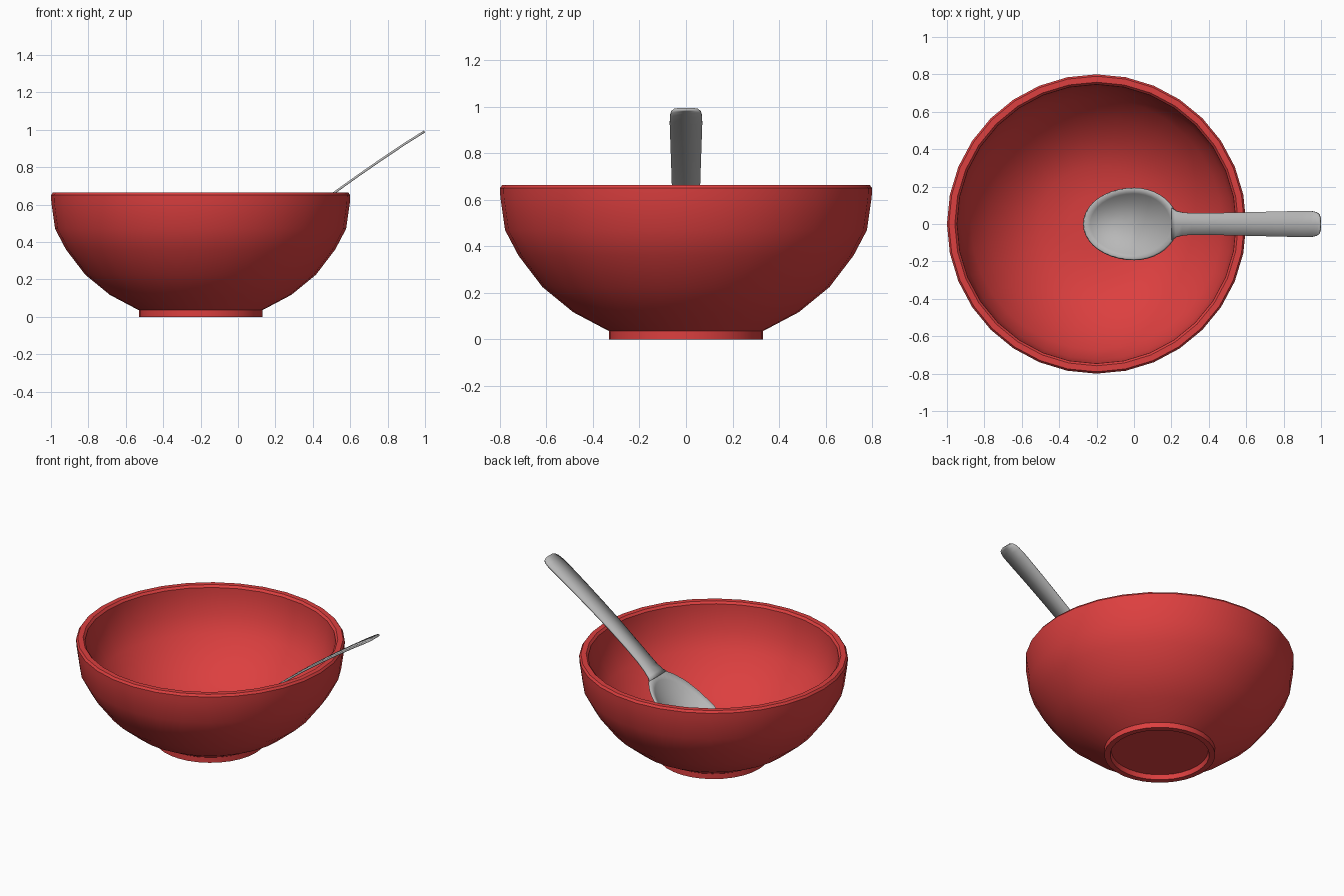
import bpy, bmesh, math

if "Cube" in bpy.data.objects:
    bpy.data.objects.remove(bpy.data.objects["Cube"])


def material(name, rgb):
    m = bpy.data.materials.new(name)
    m.diffuse_color = (*rgb, 1)
    m.use_nodes = True
    m.node_tree.nodes["Principled BSDF"].inputs["Base Color"].default_value = m.diffuse_color
    return m


RED = material("glossy red", (0.72, 0.05, 0.05))
STEEL = material("steel grey", (0.48, 0.48, 0.48))


def finish(bm, name, mat, thickness=0, angle=35):
    bmesh.ops.recalc_face_normals(bm, faces=bm.faces)
    me = bpy.data.meshes.new(name)
    bm.to_mesh(me)
    bm.free()
    ob = bpy.data.objects.new(name, me)
    bpy.context.collection.objects.link(ob)
    me.materials.append(mat)
    if thickness:
        s = ob.modifiers.new("thickness", 'SOLIDIFY')
        s.thickness = thickness
        s.offset = 0
    bpy.ops.object.select_all(action='DESELECT')
    ob.select_set(True)
    bpy.context.view_layer.objects.active = ob
    bpy.ops.object.shade_smooth_by_angle(angle=math.radians(angle))
    return ob


def interp(pts, x):
    for (x0, z0), (x1, z1) in zip(pts, pts[1:]):
        if x <= x1:
            return z0 + (z1 - z0) * (x - x0) / (x1 - x0)
    return pts[-1][1]


def rings_to_faces(bm, rings):
    n = len(rings[0])
    for a, b in zip(rings, rings[1:]):
        for i in range(n):
            j = (i + 1) % n
            bm.faces.new((a[i], a[j], b[j], b[i]))


# Bowl: one closed lathe profile, from the foot recess over the rim to the inner floor
profile = [(0.288, 0.03), (0.295, 0.0), (0.33, 0.0), (0.33, 0.035),
           (0.485, 0.117), (0.617, 0.225), (0.72, 0.36), (0.778, 0.47),
           (0.798, 0.61), (0.80, 0.65), (0.79, 0.664), (0.758, 0.664),
           (0.746, 0.65), (0.744, 0.61), (0.725, 0.485), (0.672, 0.38),
           (0.575, 0.26), (0.45, 0.158), (0.31, 0.095), (0.15, 0.078)]
SEG = 32
bm = bmesh.new()
rings = [[bm.verts.new((-0.2 + r * math.cos(2 * math.pi * i / SEG),
                        r * math.sin(2 * math.pi * i / SEG), z))
          for i in range(SEG)] for r, z in profile]
rings_to_faces(bm, rings)
bm.faces.new(rings[0])
bm.faces.new(rings[-1])
finish(bm, "bowl", RED)

# Spoon scoop: egg-shaped dish hanging below a sloping rim
rim = [(-0.27, 0.16), (-0.18, 0.185), (-0.09, 0.22), (0, 0.265),
       (0.08, 0.317), (0.16, 0.375), (0.23, 0.432)]
bm = bmesh.new()
N, R = 40, 8
rings = []
for k in range(1, R + 1):
    rho = k / R
    ring = []
    for i in range(N):
        t = 2 * math.pi * i / N
        c = math.cos(t)
        x = rho * c * (0.23 if c > 0 else 0.27)
        y = rho * 0.19 * math.sin(t)
        ring.append(bm.verts.new((x, y, interp(rim, x) - 0.1 * (1 - rho ** 2.2))))
    rings.append(ring)
rings_to_faces(bm, rings)
mid = bm.verts.new((0, 0, 0.165))
for i in range(N):
    bm.faces.new((mid, rings[0][i], rings[0][(i + 1) % N]))
finish(bm, "spoon_scoop", STEEL, 0.012, 50)

# Spoon handle: thin strip along a gentle arc (x, z, half width)
path = [(0.205, 0.413, 0.085), (0.225, 0.43, 0.07), (0.26, 0.46, 0.062),
        (0.31, 0.503, 0.058), (0.40, 0.575, 0.058), (0.52, 0.667, 0.061),
        (0.65, 0.76, 0.064), (0.77, 0.843, 0.067), (0.90, 0.93, 0.07),
        (0.95, 0.961, 0.069), (0.975, 0.977, 0.063), (0.99, 0.986, 0.052),
        (0.997, 0.99, 0.03)]
bm = bmesh.new()
rows = [[bm.verts.new((x, w * s, z)) for s in (-1, 0, 1)] for x, z, w in path]
for a, b in zip(rows, rows[1:]):
    for i in range(2):
        bm.faces.new((a[i], b[i], b[i + 1], a[i + 1]))
finish(bm, "spoon_handle", STEEL, 0.012)
